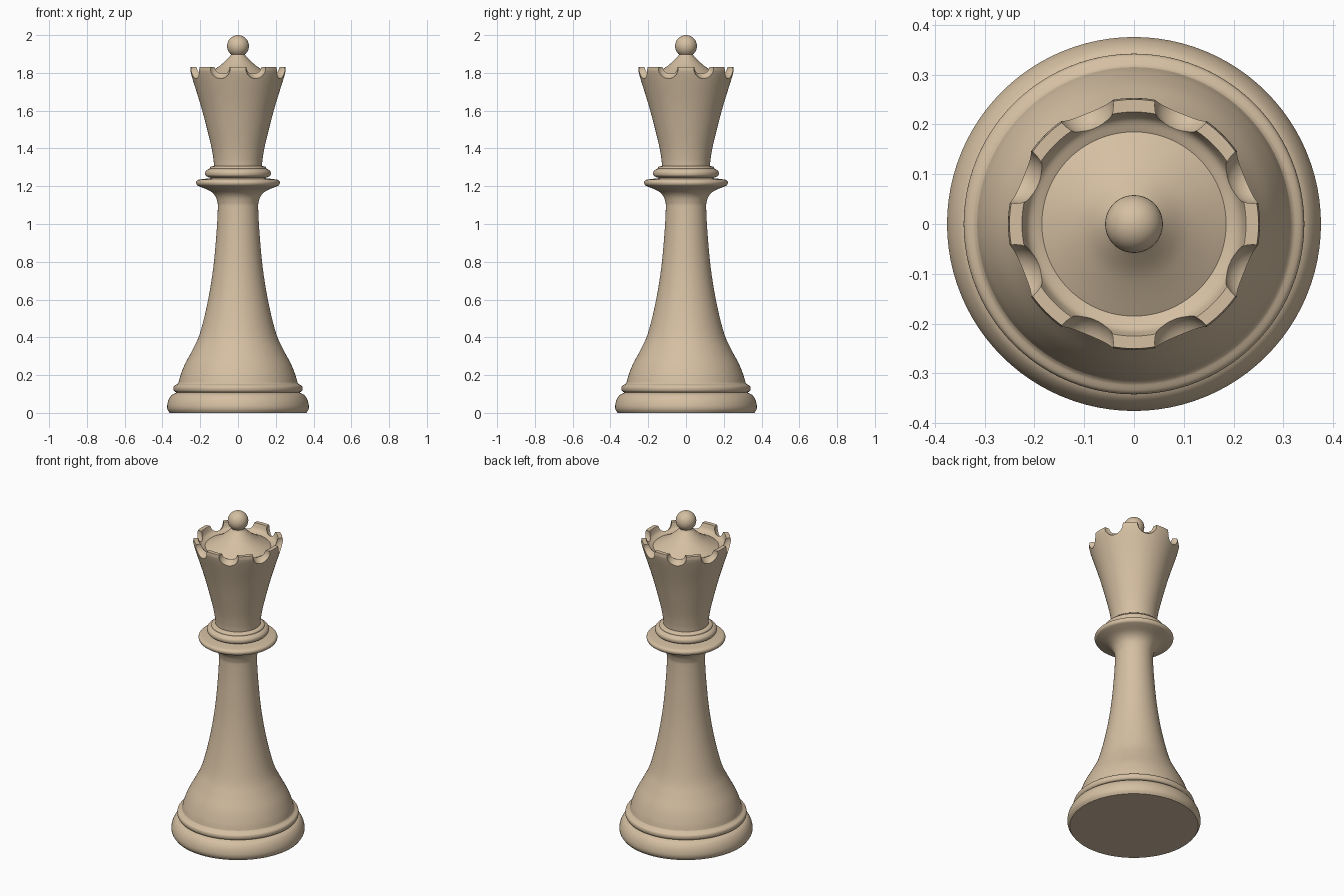
import bpy, bmesh
from math import cos, sin, pi, radians
from mathutils import Vector, Matrix

if "Cube" in bpy.data.objects:
    bpy.data.objects.remove(bpy.data.objects["Cube"])

SIDES = 96
wood = bpy.data.materials.new("pale_wood")
wood.diffuse_color = (0.66, 0.52, 0.36, 1)
wood.use_nodes = True
wood.node_tree.nodes["Principled BSDF"].inputs["Base Color"].default_value = wood.diffuse_color


def spline(pts, n=5):
    """Smooth curve through (radius, z) points."""
    p = [Vector(q) for q in pts]
    if len(p) < 3:
        return p
    p = [2 * p[0] - p[1]] + p + [2 * p[-1] - p[-2]]
    out = []
    for a, b, c, d in zip(p, p[1:], p[2:], p[3:]):
        for i in range(n):
            t = i / n
            out.append(0.5 * (2 * b + (c - a) * t + (2 * a - 5 * b + 4 * c - d) * t * t
                              + (3 * b - a - 3 * c + d) * t ** 3))
    return out + [p[-2]]


def make_object(name, bm):
    mesh = bpy.data.meshes.new(name)
    bm.to_mesh(mesh)
    bm.free()
    ob = bpy.data.objects.new(name, mesh)
    bpy.context.collection.objects.link(ob)
    mesh.materials.append(wood)
    return ob


def lathe(name, curves, bottom=False, top=False):
    """Revolve smooth curves, joined at sharp corners, about z."""
    prof = []
    for c in curves:
        s = spline(c)
        prof += s[1:] if prof and (prof[-1] - s[0]).length < 1e-5 else s
    bm = bmesh.new()
    rings = [[bm.verts.new((r * cos(2 * pi * k / SIDES), r * sin(2 * pi * k / SIDES), z))
              for k in range(SIDES)] for r, z in prof]
    for a, b in zip(rings, rings[1:]):
        for k in range(SIDES):
            j = (k + 1) % SIDES
            bm.faces.new((a[k], a[j], b[j], b[k]))
    if bottom:
        bm.faces.new(rings[0][::-1])
    if top:
        bm.faces.new(rings[-1])
    return make_object(name, bm)


# Foot with rounded edge and bead
base = lathe("base", [
    [(0.362, 0), (0.373, 0.018), (0.375, 0.04), (0.367, 0.07), (0.35, 0.095), (0.325, 0.108)],
    [(0.325, 0.108), (0.337, 0.114), (0.342, 0.128), (0.338, 0.143), (0.32, 0.153)],
    [(0.32, 0.153), (0.315, 0.16)]], bottom=True)

# Tapering stem flaring into the wide collar
stem = lathe("stem", [
    [(0.315, 0.16), (0.304, 0.2), (0.28, 0.26), (0.24, 0.335), (0.202, 0.42), (0.162, 0.58),
     (0.132, 0.76), (0.114, 0.95), (0.107, 1.08), (0.109, 1.115), (0.122, 1.15),
     (0.15, 1.176), (0.2, 1.197)],
    [(0.2, 1.197), (0.216, 1.205), (0.222, 1.218), (0.217, 1.23), (0.2, 1.236), (0.14, 1.243)]])

# Small bead above the collar
bead = lathe("neck_bead", [
    [(0.14, 1.243), (0.16, 1.249), (0.172, 1.258), (0.173, 1.275), (0.163, 1.287), (0.15, 1.293)],
    [(0.15, 1.293), (0.147, 1.302), (0.127, 1.308)]])

# Flared crown with hollow rim and inner dome
crown = lathe("crown", [
    [(0.127, 1.308), (0.131, 1.35), (0.146, 1.43), (0.192, 1.61), (0.243, 1.775), (0.253, 1.815)],
    [(0.253, 1.815), (0.25, 1.832)],
    [(0.25, 1.832), (0.225, 1.832)],
    [(0.225, 1.832), (0.212, 1.80), (0.185, 1.785)],
    [(0.185, 1.785), (0.14, 1.81), (0.1, 1.835), (0.065, 1.865), (0.04, 1.89)],
    [(0.04, 1.89), (0.035, 1.905)]], bottom=True, top=True)

# Eight scooped notches around the rim
bm = bmesh.new()
for i in range(8):
    m = Matrix.Rotation(radians(22.5 + 45 * i), 4, 'Z') @ Matrix.Translation((0.258, 0, 1.825))
    bmesh.ops.create_uvsphere(bm, u_segments=32, v_segments=20, radius=0.058, matrix=m)
cutter = make_object("notch_cutter", bm)
cutter.hide_render = True
mod = crown.modifiers.new("notches", 'BOOLEAN')
mod.operation = 'DIFFERENCE'
mod.object = cutter
bpy.context.view_layer.objects.active = crown
bpy.ops.object.modifier_apply(modifier=mod.name)
bpy.data.objects.remove(cutter)

# Ball finial
bm = bmesh.new()
bmesh.ops.create_uvsphere(bm, u_segments=48, v_segments=24, radius=0.058,
                          matrix=Matrix.Translation((0, 0, 1.942)))
finial = make_object("finial", bm)

for ob in (base, stem, bead, crown, finial):
    bpy.ops.object.select_all(action='DESELECT')
    ob.select_set(True)
    bpy.context.view_layer.objects.active = ob
    bpy.ops.object.shade_smooth_by_angle(angle=radians(35))
